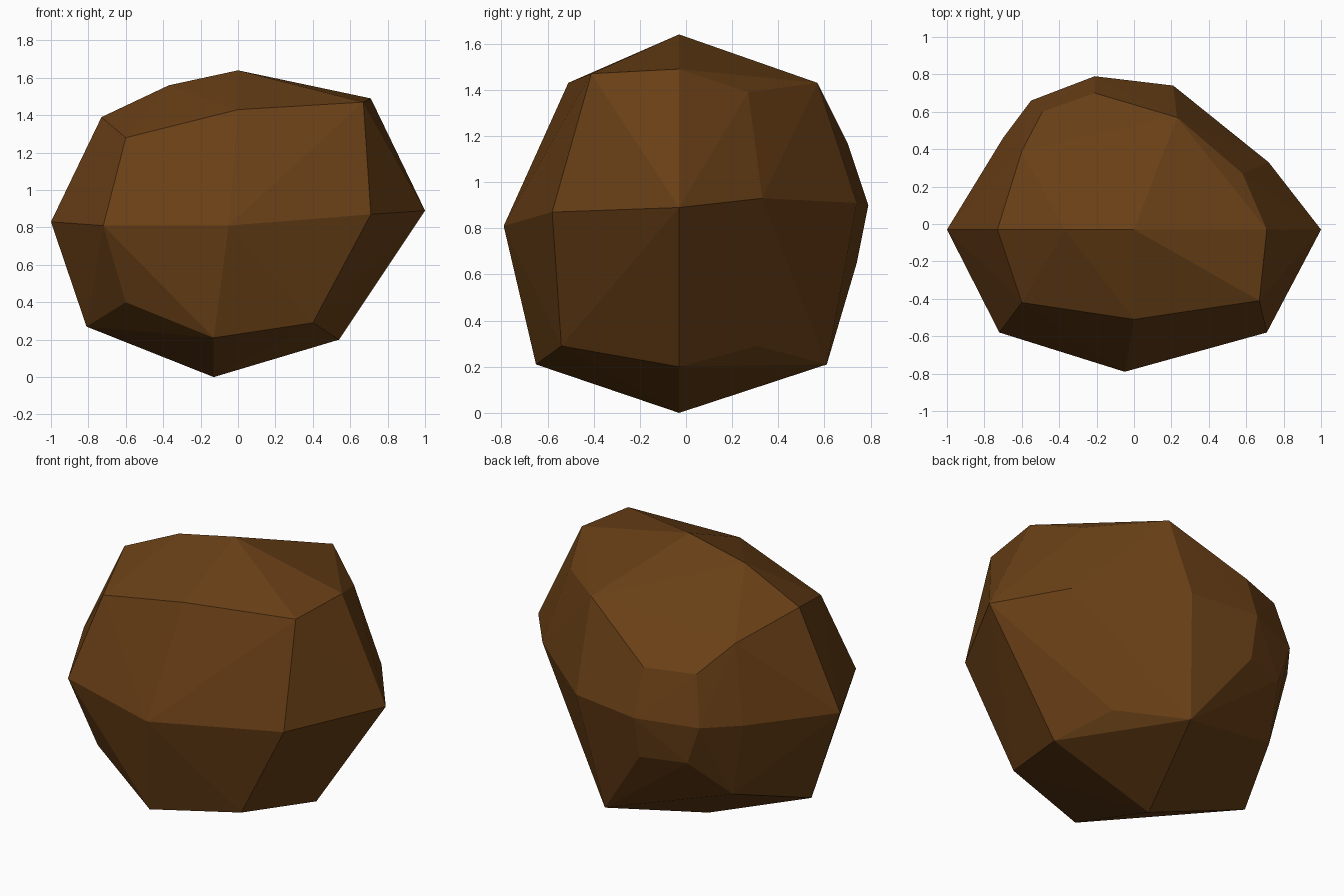
import bpy, bmesh

# Boulder cross-section rings, bottom to top; each goes anticlockwise from the right
foot = [(-.13, -.03, 0)]
lower = [(.54, -.03, .20), (.41, .31, .29), (.11, .61, .21), (-.605, .42, .41),
         (-.81, -.03, .27), (-.60, -.47, .40), (-.13, -.65, .21), (.40, -.54, .29)]
back_chips = [(-.21, .74, .65), (-.47, .66, .65)]
waist = [(1, -.03, .89), (.72, .33, .93), (.21, .74, .91), (-.21, .79, .90),
         (-.55, .66, .88), (-.70, .46, .86), (-1, -.03, .83), (-.72, -.58, .81),
         (-.05, -.79, .81), (.71, -.58, .87)]
shoulder = [(.71, -.03, 1.49), (.58, .27, 1.39), (.23, .57, 1.43), (-.21, .70, 1.17),
            (-.49, .60, 1.165), (-.60, .39, 1.30), (-.73, -.03, 1.39),
            (-.60, -.42, 1.28), (0, -.51, 1.43), (.67, -.41, 1.47)]
crown = [(-.37, -.03, 1.56), (0, -.03, 1.64)]

# Skin the rings into one faceted boulder
bm = bmesh.new()
for ring in (foot, lower, back_chips, waist, shoulder, crown):
    for p in ring:
        bm.verts.new(p)
bmesh.ops.convex_hull(bm, input=bm.verts[:])
bmesh.ops.recalc_face_normals(bm, faces=bm.faces[:])
mesh = bpy.data.meshes.new("boulder")
bm.to_mesh(mesh)
bm.free()
boulder = bpy.data.objects.new("boulder", mesh)
bpy.context.collection.objects.link(boulder)

# Brown stone
brown = bpy.data.materials.new("brown_stone")
brown.diffuse_color = (.14, .05, .008, 1)
mesh.materials.append(brown)
